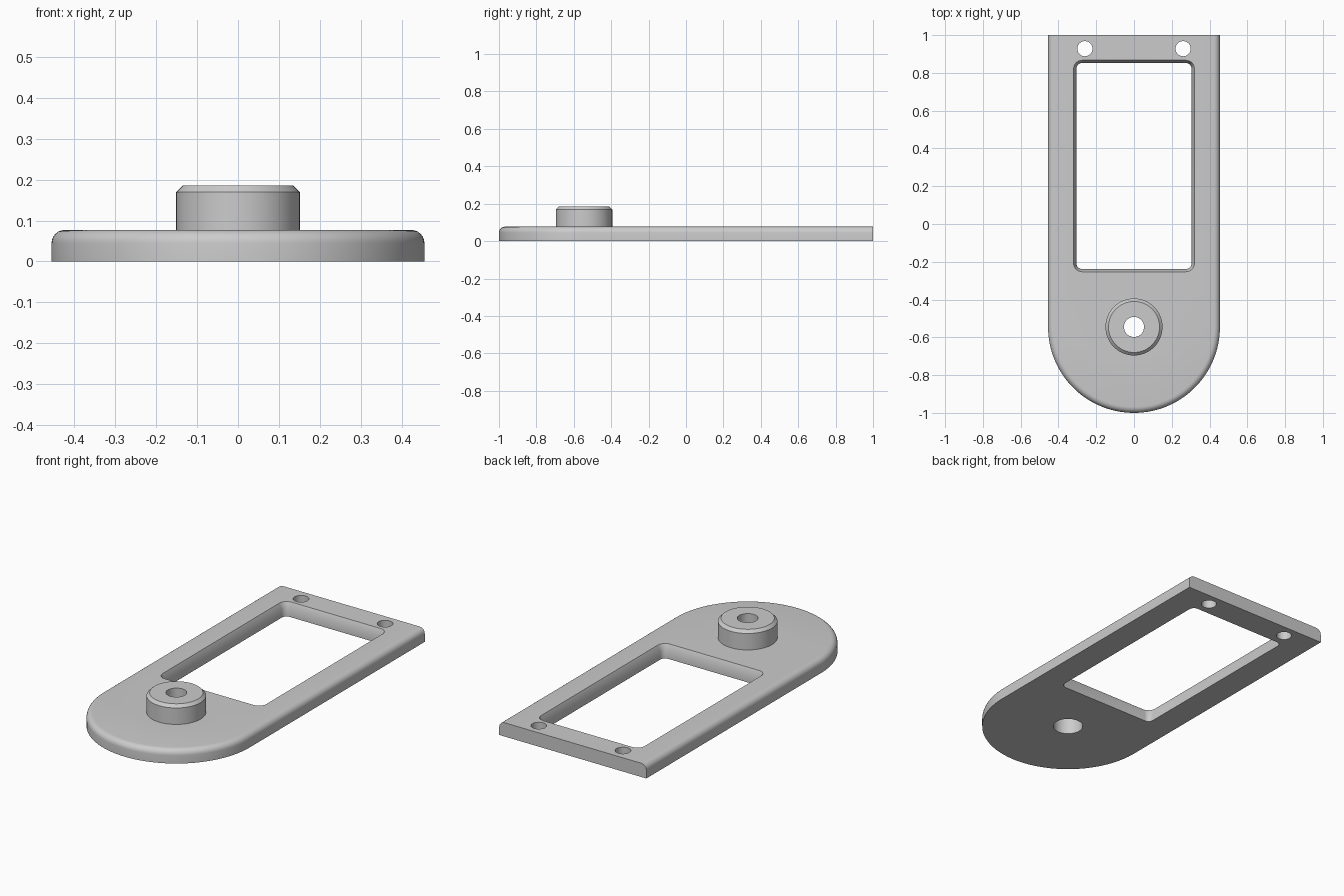
import bpy
import bmesh
from math import cos, sin, pi

cube = bpy.data.objects.get("Cube")
if cube:
    bpy.data.objects.remove(cube, do_unlink=True)

WIDTH = 0.455        # half width of the plate and radius of its round end
THICK = 0.077
BOSS_Y = -0.545

grey = bpy.data.materials.new("plain grey")
grey.use_nodes = True
grey.diffuse_color = (0.6, 0.6, 0.6, 1)
grey.node_tree.nodes["Principled BSDF"].inputs["Base Color"].default_value = (0.6, 0.6, 0.6, 1)


def arc(cx, cy, r, start, end, steps):
    return [(cx + r * cos(start + (end - start) * i / steps),
             cy + r * sin(start + (end - start) * i / steps)) for i in range(steps + 1)]


def circle(cx, cy, r, steps=64):
    return arc(cx, cy, r, 0, 2 * pi, steps)[:-1]


def rounded_rect(half, y0, y1, r):
    corners = [(half - r, y1 - r), (r - half, y1 - r), (r - half, y0 + r), (half - r, y0 + r)]
    return [p for i, (x, y) in enumerate(corners)
            for p in arc(x, y, r, i * pi / 2, (i + 1) * pi / 2, 6)]


def loft(name, sections):
    """Closed solid through matching outlines, given as (outline, height)."""
    bm = bmesh.new()
    rings = [[bm.verts.new((x, y, z)) for x, y in outline] for outline, z in sections]
    for low, high in zip(rings, rings[1:]):
        for i in range(len(low)):
            j = (i + 1) % len(low)
            bm.faces.new((low[i], low[j], high[j], high[i]))
    bm.faces.new(rings[0][::-1])
    bm.faces.new(rings[-1])
    bmesh.ops.recalc_face_normals(bm, faces=bm.faces)
    mesh = bpy.data.meshes.new(name)
    bm.to_mesh(mesh)
    bm.free()
    mesh.materials.append(grey)
    obj = bpy.data.objects.new(name, mesh)
    bpy.context.collection.objects.link(obj)
    return obj


def combine(target, other, operation):
    mod = target.modifiers.new(operation, 'BOOLEAN')
    mod.operation, mod.solver, mod.object = operation, 'EXACT', other
    bpy.context.view_layer.objects.active = target
    bpy.ops.object.modifier_apply(modifier=mod.name)
    bpy.data.objects.remove(other, do_unlink=True)


# Plate: square back, round front, top rim rounded except along the back
outline = arc(0, BOSS_Y, WIDTH, pi, 2 * pi, 64) + [(WIDTH, 1), (-WIDTH, 1)]
plate = loft("mounting_plate", [(outline, 0), (outline, THICK)])
bm = bmesh.new()
bm.from_mesh(plate.data)
rim = [e for e in bm.edges
       if all(v.co.z > THICK / 2 for v in e.verts) and not all(v.co.y > 0.99 for v in e.verts)]
bmesh.ops.bevel(bm, geom=rim, offset=0.032, segments=6, profile=0.5, affect='EDGES')
bm.to_mesh(plate.data)
bm.free()

# Boss with chamfered top
boss = loft("boss", [(circle(0, BOSS_Y, r), z)
                     for r, z in ((0.151, 0.04), (0.151, 0.169), (0.135, 0.185))])
combine(plate, boss, 'UNION')

# Window with a sloped upper lip
window = loft("window_cutter", [(rounded_rect(0.305 + g, -0.238 - g, 0.852 + g, 0.03 + g), z)
                                for g, z in ((0, -0.1), (0, 0.045), (0.015, THICK), (0.015, 0.3))])
combine(plate, window, 'DIFFERENCE')

# Stepped hole through the boss
bore = loft("bore_cutter", [(circle(0, BOSS_Y, r), z)
                            for r, z in ((0.078, -0.1), (0.078, 0.13), (0.053, 0.13), (0.053, 0.3))])
combine(plate, bore, 'DIFFERENCE')

# Two screw holes at the back
for side in (-1, 1):
    hole = loft("screw_cutter", [(circle(side * 0.26, 0.928, 0.04, 40), z) for z in (-0.1, 0.3)])
    combine(plate, hole, 'DIFFERENCE')

# Smooth shading with crisp edges
bpy.ops.object.select_all(action='DESELECT')
plate.select_set(True)
bpy.context.view_layer.objects.active = plate
bpy.ops.object.shade_smooth_by_angle(angle=pi / 6)
